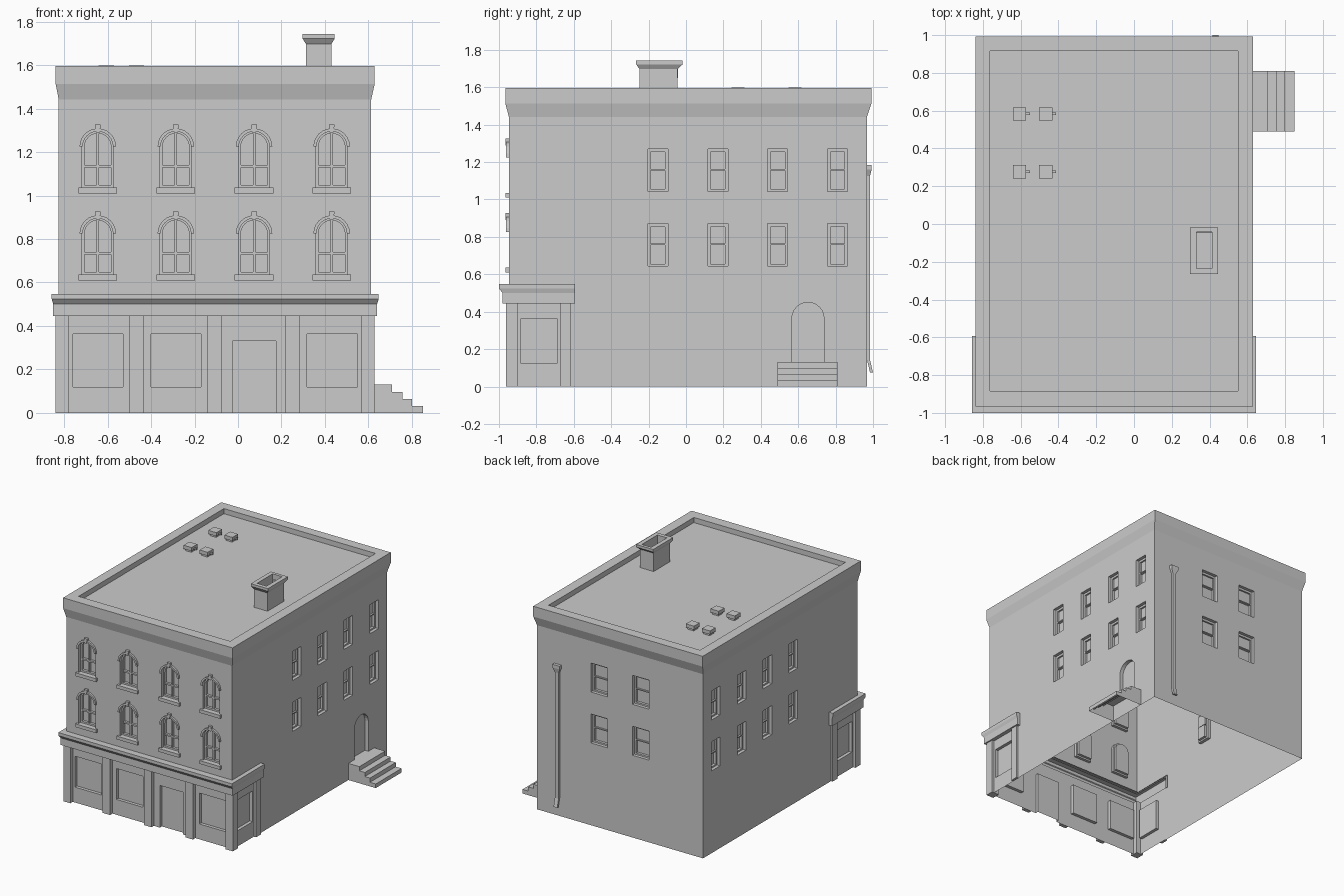
import bpy, bmesh, math
from mathutils import Vector, Matrix
from mathutils.geometry import tessellate_polygon

if "Cube" in bpy.data.objects:
    bpy.data.objects.remove(bpy.data.objects["Cube"])

XL, XR, YF, YB = -0.825, 0.613, -0.947, 0.968      # main wall planes
COLS = (-0.645, -0.286, 0.074, 0.431)              # front window columns
SIDE_COLS = (-0.15, 0.17, 0.49, 0.81)              # side window columns


def finish(name, bm):
    bmesh.ops.remove_doubles(bm, verts=bm.verts, dist=1e-5)
    me = bpy.data.meshes.new(name)
    bm.to_mesh(me)
    bm.free()
    ob = bpy.data.objects.new(name, me)
    bpy.context.collection.objects.link(ob)


def plane(o, u, n):
    """Wall coordinates: u along the wall, v up, d outward."""
    o, u, n = Vector(o), Vector(u), Vector(n)
    return lambda a, v, d=0.0: o + u * a + n * d + Vector((0, 0, v))


def front(y): return plane((0, y, 0), (1, 0, 0), (0, -1, 0))
def back(y): return plane((0, y, 0), (-1, 0, 0), (0, 1, 0))
def right(x): return plane((x, 0, 0), (0, 1, 0), (1, 0, 0))
def left(x): return plane((x, 0, 0), (0, -1, 0), (-1, 0, 0))


def loft(bm, a, b, closed=True):
    va, vb = [bm.verts.new(p) for p in a], [bm.verts.new(p) for p in b]
    for i in range(len(a) if closed else len(a) - 1):
        j = (i + 1) % len(a)
        bm.faces.new((va[i], va[j], vb[j], vb[i]))


def fill(bm, P, loops, d=0.0):
    """Flat face on a wall plane; loops after the first are holes."""
    pts = [p for l in loops for p in l]
    vs = [bm.verts.new(P(u, v, d)) for u, v in pts]
    for t in tessellate_polygon([[Vector((u, v, 0)) for u, v in l] for l in loops]):
        a, b, c = (pts[i] for i in t)
        s = (b[0] - a[0]) * (c[1] - a[1]) - (b[1] - a[1]) * (c[0] - a[0])
        if abs(s) > 1e-10:
            bm.faces.new([vs[i] for i in (t if s > 0 else t[::-1])])


def sweep(bm, P, loop, d0, d1, cap=True, closed=True):
    """Recess (d1 < d0) or raised block (d1 > d0)."""
    loft(bm, [P(u, v, d0) for u, v in loop], [P(u, v, d1) for u, v in loop], closed)
    if cap:
        fill(bm, P, [loop], d1)


def rect(u0, u1, v0, v1):
    return [(u0, v0), (u1, v0), (u1, v1), (u0, v1)]


def arc(c, v, r, n=12):
    return [(c + r * math.cos(math.pi * i / n), v + r * math.sin(math.pi * i / n)) for i in range(n + 1)]


def arch(c, r, v0, spring):
    return [(c - r, v0), (c + r, v0)] + arc(c, spring, r)


def ring(x0, x1, y0, y1, z):
    return [Vector(p + (z,)) for p in rect(x0, x1, y0, y1)]


def stack(bm, rings, caps=True):
    for a, b in zip(rings, rings[1:]):
        loft(bm, a, b)
    if caps:
        bm.faces.new([bm.verts.new(p) for p in rings[0][::-1]])
        bm.faces.new([bm.verts.new(p) for p in rings[-1]])


def box(bm, x0, x1, y0, y1, z0, z1):
    stack(bm, [ring(x0, x1, y0, y1, z0), ring(x0, x1, y0, y1, z1)])


def sash_window(bm, P, c, hw, z0):
    """Rectangular double-hung window; returns its wall hole."""
    hole = rect(c - hw, c + hw, z0, z0 + 0.227)
    panes = [rect(c - hw + 0.015, c + hw - 0.015, z0 + a, z0 + b) for a, b in ((0.012, 0.112), (0.12, 0.21))]
    sweep(bm, P, hole, 0, -0.025, cap=False)
    fill(bm, P, [hole] + panes, -0.025)
    for p, d in zip(panes, (-0.045, -0.038)):
        sweep(bm, P, p, -0.025, d)
    return hole


def arched_window(bm, trim, P, c, z0):
    """Arched window with cross bars, sill, hood and keystone."""
    s = z0 + 0.189
    hole, pane = arch(c, 0.072, z0, s), arch(c, 0.061, z0 + 0.013, s)
    sweep(bm, P, hole, 0, -0.022, cap=False)
    fill(bm, P, [hole, pane], -0.022)
    sweep(bm, P, pane, -0.022, -0.042)
    sweep(bm, P, rect(c - 0.006, c + 0.006, z0 + 0.013, s + 0.06), -0.042, -0.024)
    sweep(bm, P, rect(c - 0.061, c + 0.061, z0 + 0.093, z0 + 0.105), -0.042, -0.024)
    sweep(trim, P, rect(c - 0.089, c + 0.089, z0 - 0.026, z0), 0, 0.018)
    sweep(trim, P, arc(c, s, 0.084) + arc(c, s, 0.07)[::-1], 0, 0.015)
    sweep(trim, P, [(c - 0.009, s + 0.065), (c + 0.009, s + 0.065), (c + 0.013, s + 0.102), (c - 0.013, s + 0.102)], 0, 0.019)
    return hole


# Walls with their windows (open underneath, notched for the shopfront)
walls, windows, trim = bmesh.new(), bmesh.new(), bmesh.new()
P = front(YF)
holes = [arched_window(windows, trim, P, c, z) for c in COLS for z in (0.636, 1.036)]
fill(walls, P, [rect(XL, XR, 0.54, 1.442)] + holes)

P = back(YB)
holes = [sash_window(windows, P, -c, 0.073, z) for c in COLS[1:3] for z in (0.644, 1.043)]
fill(walls, P, [rect(-XR, -XL, 0, 1.442)] + holes)

for P, s in ((right(XR), 1), (left(XL), -1)):
    holes = [sash_window(windows, P, s * c, 0.0535, z) for c in SIDE_COLS for z in (0.644, 1.043)]
    if s > 0:
        door = arch(0.652, 0.086, 0.13, 0.364)
        holes.append(door)
        entry = bmesh.new()
        sweep(entry, P, door, 0, -0.03)
        finish("side_door", entry)
    out = [(YF, 0.54), (-0.62, 0.54), (-0.62, 0), (YB, 0), (YB, 1.442), (YF, 1.442)]
    fill(walls, P, [[(s * u, v) for u, v in out][::s]] + holes)
finish("walls", walls)
finish("windows", windows)
finish("window_trim", trim)

# Roof cornice, parapet and roof deck
bm = bmesh.new()
o, i = (-0.839, 0.629, -0.966, 0.992), (-0.763, 0.55, -0.883, 0.916)
stack(bm, [ring(XL, XR, YF, YB, 1.442), ring(*o, 1.514), ring(*o, 1.595), ring(*i, 1.595), ring(*i, 1.555)], caps=False)
bm.faces.new([bm.verts.new(p) for p in ring(*i, 1.555)])
finish("roof_and_cornice", bm)

# Chimney with flared cap and open flue
bm = bmesh.new()
s, c, f = (0.312, 0.43, -0.249, -0.045), (0.297, 0.445, -0.266, -0.018), (0.33, 0.412, -0.235, -0.042)
stack(bm, [ring(*s, 1.555), ring(*s, 1.698), ring(*c, 1.722), ring(*c, 1.742), ring(*f, 1.742), ring(*f, 1.65)])
finish("chimney", bm)

# Roof vents with little side spouts
bm = bmesh.new()
for x in (-0.606, -0.467):
    for y in (0.277, 0.583):
        box(bm, x - 0.026, x + 0.026, y - 0.026, y + 0.026, 1.555, 1.57)
        box(bm, x - 0.035, x + 0.035, y - 0.035, y + 0.035, 1.57, 1.598)
        box(bm, x + 0.035, x + 0.055, y - 0.006, y + 0.006, 1.572, 1.584)
finish("roof_vents", bm)

# Shopfront panels, windows and door
bm = bmesh.new()
P = front(-0.932)
shop = [rect(a, b, 0.12, 0.362) for a, b in ((-0.76, -0.53), (-0.40, -0.17), (0.318, 0.55))]
door = [(0.175, 0), (0.175, 0.33), (-0.025, 0.33), (-0.025, 0)]
fill(bm, P, [[(-0.819, 0), (-0.025, 0), (-0.025, 0.33), (0.175, 0.33), (0.175, 0), (0.609, 0),
              (0.609, 0.445), (-0.819, 0.445)]] + shop)
for w in shop:
    sweep(bm, P, w, 0, -0.025)
sweep(bm, P, door, 0, -0.025, closed=False)
for P, s in ((right(0.609), 1), (left(-0.819), -1)):
    w = [(s * u, v) for u, v in rect(-0.882, -0.69, 0.123, 0.364)][::s]
    fill(bm, P, [[(s * u, v) for u, v in rect(-0.932, -0.61, 0, 0.445)][::s], w])
    sweep(bm, P, w, 0, -0.025)
finish("shopfront", bm)

# Shopfront pilasters
bm = bmesh.new()
for a, b in ((-0.5, -0.435), (-0.14, -0.076), (0.219, 0.283)):
    box(bm, a, b, -0.962, -0.932, 0, 0.445)
for a, b, c, d in ((-0.839, -0.779, -0.839, -0.819), (0.565, 0.629, 0.609, 0.629)):
    box(bm, a, b, -0.962, -0.898, 0, 0.445)
    box(bm, c, d, -0.674, -0.615, 0, 0.445)
finish("shopfront_pilasters", bm)

# Shopfront cornice wrapping three sides
bm = bmesh.new()
levels = [(0.445, -0.02, -0.932), (0.445, 0.011, -0.98), (0.50, 0.011, -0.98),
          (0.524, 0.018, -1.0), (0.548, 0.018, -1.0), (0.548, -0.02, -0.93)]
paths = [[Vector((x, y, z)) for x, y in ((-0.839 - o, -0.593), (-0.839 - o, f), (0.629 + o, f), (0.629 + o, -0.593))]
         for z, o, f in levels]
for a, b in zip(paths, paths[1:]):
    loft(bm, a, b, closed=False)
bm.faces.new([bm.verts.new(p[0]) for p in paths])
bm.faces.new([bm.verts.new(p[3]) for p in paths[::-1]])
finish("shopfront_cornice", bm)

# Side steps (open underneath)
bm = bmesh.new()
prof = [(0.85, 0)]
for x, x2, z in ((0.85, 0.80, 0.032), (0.80, 0.756, 0.065), (0.756, 0.708, 0.097), (0.708, XR, 0.13)):
    prof += [(x, z), (x2, z)]
prof.append((XR, 0))
sweep(bm, front(0.81), prof, 0, 0.32, closed=False)
fill(bm, back(0.81), [[(-x, z) for x, z in prof[::-1]]])
finish("side_steps", bm)

# Drainpipe on the back wall
bm = bmesh.new()
stack(bm, [ring(0.432 - w, 0.432 + w, a, b, z) for z, w, a, b in (
    (0.075, 0.016, 0.984, 1.0), (0.14, 0.016, YB, 0.984), (1.125, 0.016, YB, 0.984),
    (1.16, 0.032, YB, 0.992), (1.185, 0.032, YB, 0.992))])
finish("drainpipe", bm)
